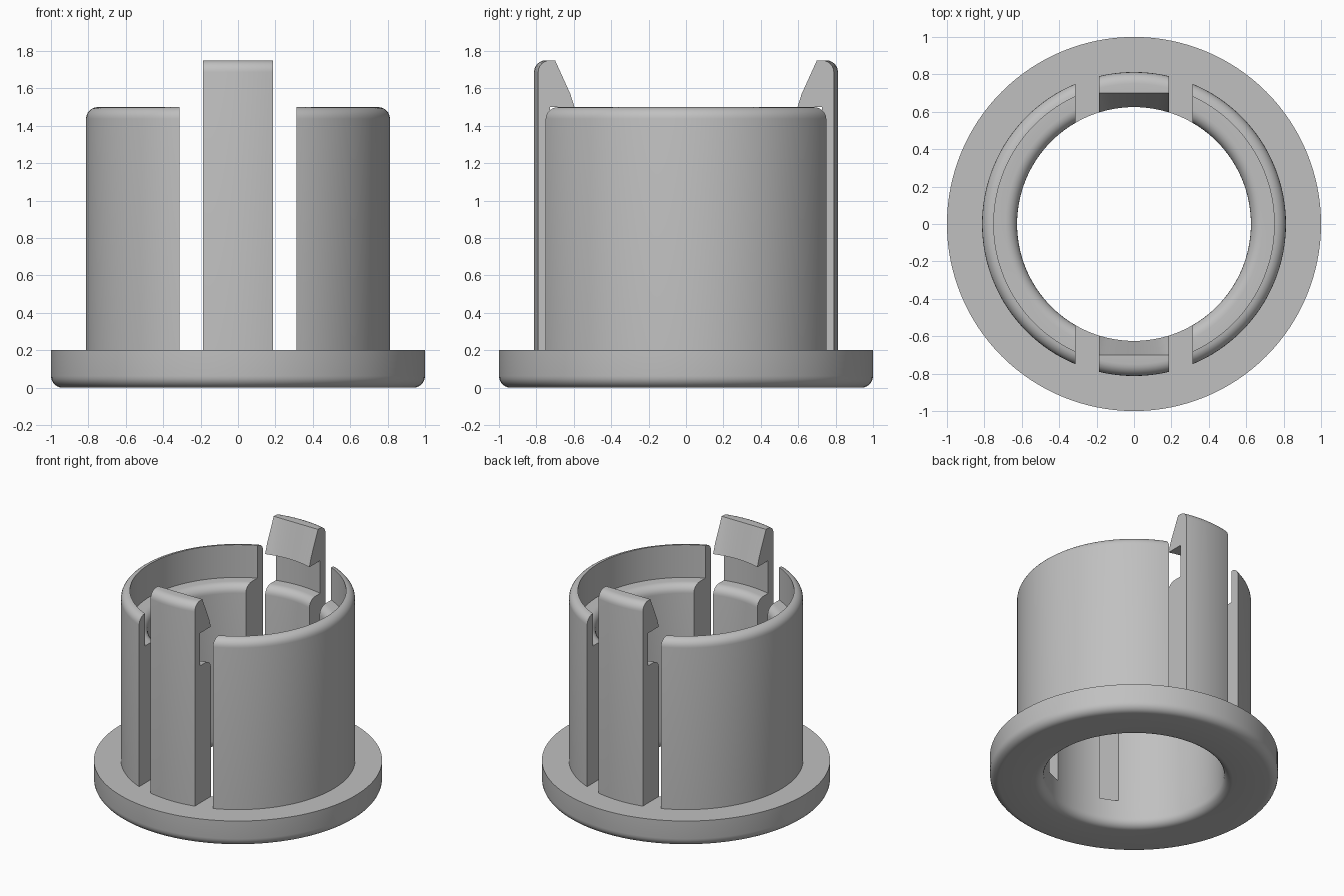
import bpy, bmesh, math
from mathutils import Matrix

cube = bpy.data.objects.get("Cube")
if cube:
    bpy.data.objects.remove(cube)

# Main dimensions
BORE, RECESS, OUTER, RIM = 0.625, 0.75, 0.8125, 1.0
BASE, LEDGE, WALL_TOP, CLIP_TOP = 0.2, 1.25, 1.5, 1.75
CLIP_HALF, SLOT_EDGE, HOOK_TOP = 0.1875, 0.3125, 0.7
FILLET = 0.0625
SEGMENTS = 128

grey = bpy.data.materials.new("plain grey")
grey.use_nodes = True
grey.diffuse_color = (0.53, 0.53, 0.53, 1)
grey.node_tree.nodes["Principled BSDF"].inputs["Base Color"].default_value = grey.diffuse_color


def fillet(r, z, start, end, steps=6):
    """Rounded corner in the (radius, height) plane, angles in degrees."""
    pts = []
    for i in range(steps + 1):
        a = math.radians(start + (end - start) * i / steps)
        pts.append((r + FILLET * math.cos(a), z + FILLET * math.sin(a)))
    return pts


def lathe(profile):
    """Revolve a closed profile about the z axis."""
    bm = bmesh.new()
    rings = []
    for s in range(SEGMENTS):
        a = math.tau * s / SEGMENTS
        rings.append([bm.verts.new((r * math.cos(a), r * math.sin(a), z)) for r, z in profile])
    n = len(profile)
    for s in range(SEGMENTS):
        p, q = rings[s], rings[(s + 1) % SEGMENTS]
        for i in range(n):
            j = (i + 1) % n
            bm.faces.new((p[i], q[i], q[j], p[j]))
    return bm


def cut(bm, point, outward):
    """Slice away everything beyond a plane and close the section."""
    geom = bm.verts[:] + bm.edges[:] + bm.faces[:]
    res = bmesh.ops.bisect_plane(bm, geom=geom, dist=1e-6, plane_co=point,
                                 plane_no=outward, clear_outer=True)
    edges = [e for e in res["geom_cut"] if isinstance(e, bmesh.types.BMEdge)]
    bmesh.ops.edgeloop_fill(bm, edges=edges)


def finish(bm, name, turn=0.0):
    bmesh.ops.recalc_face_normals(bm, faces=bm.faces[:])
    mesh = bpy.data.meshes.new(name)
    bm.to_mesh(mesh)
    mesh.transform(Matrix.Rotation(turn, 4, "Z"))
    mesh.materials.append(grey)
    obj = bpy.data.objects.new(name, mesh)
    bpy.context.collection.objects.link(obj)
    bpy.ops.object.select_all(action="DESELECT")
    obj.select_set(True)
    bpy.context.view_layer.objects.active = obj
    bpy.ops.object.shade_smooth_by_angle(angle=math.radians(30))


# Flange ring with rounded lower edges
flange = lathe(fillet(BORE + FILLET, FILLET, 180, 270)
               + fillet(RIM - FILLET, FILLET, -90, 0)
               + [(RIM, BASE), (BORE, BASE)])
finish(flange, "flange")

# Inner ledge shared by the walls and the clips
ledge = [(RECESS, LEDGE)] + fillet(BORE + FILLET, LEDGE - FILLET, 90, 180)

# Two curved side walls
wall_profile = ([(BORE, BASE), (OUTER, BASE)]
                + fillet(OUTER - FILLET, WALL_TOP - FILLET, 0, 90) + ledge)
for name, turn in (("left_wall", 0), ("right_wall", math.pi)):
    wall = lathe(wall_profile)
    cut(wall, (SLOT_EDGE, 0, 0), (-1, 0, 0))
    finish(wall, name, turn)

# Two snap clips with inward hooks
clip_profile = ([(BORE, BASE), (OUTER, BASE)]
                + fillet(OUTER - FILLET, CLIP_TOP - FILLET, 0, 90)
                + [(HOOK_TOP, CLIP_TOP), (BORE, WALL_TOP), (RECESS, WALL_TOP)] + ledge)
for name, turn in (("back_clip", 0), ("front_clip", math.pi)):
    clip = lathe(clip_profile)
    cut(clip, (0, 0.3, 0), (0, -1, 0))
    cut(clip, (CLIP_HALF, 0, 0), (1, 0, 0))
    cut(clip, (-CLIP_HALF, 0, 0), (-1, 0, 0))
    # Straighten the upper edge of the hook ramp
    for v in clip.verts:
        if v.co.z > CLIP_TOP - 1e-4 and v.co.xy.length < HOOK_TOP + 0.01:
            v.co.y = HOOK_TOP
    finish(clip, name, turn)
